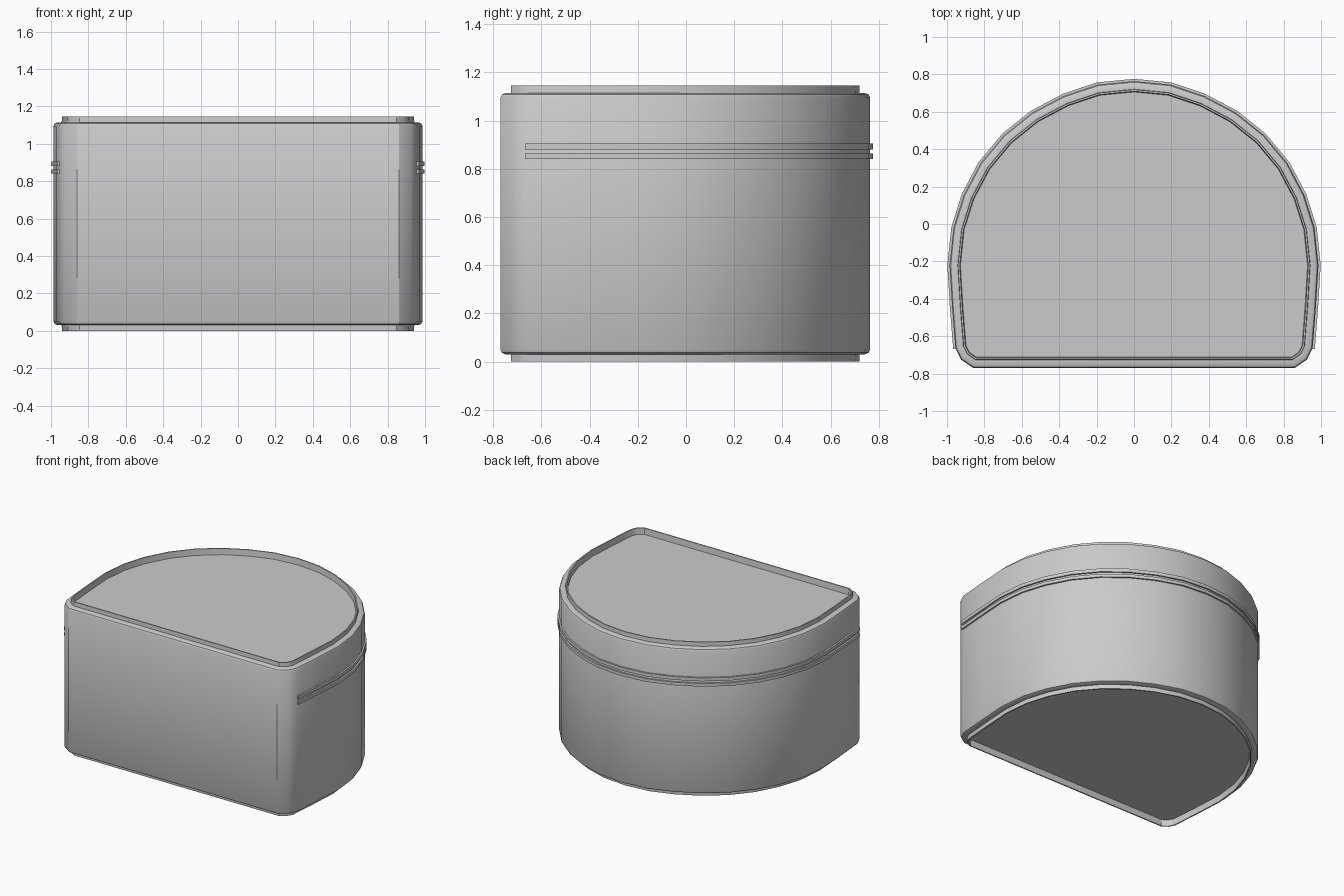
import bpy, bmesh, math
from mathutils import Vector

if "Cube" in bpy.data.objects:
    bpy.data.objects.remove(bpy.data.objects["Cube"])

# Right half of the D-shaped plan, from the front corner round to the back
HALF = [(0.86, -0.77), (0.925, -0.725), (0.955, -0.665), (0.972, -0.45),
        (0.986, -0.22), (0.965, -0.02), (0.91, 0.155), (0.82, 0.325),
        (0.695, 0.475), (0.545, 0.595), (0.375, 0.685), (0.195, 0.745)]
PLAN = [Vector(p) for p in HALF] + [Vector((0, 0.764))] + \
       [Vector((-x, y)) for x, y in reversed(HALF)]


def offset(d):
    """Plan moved outwards by d (negative = inwards) with mitred corners."""
    out, n = [], len(PLAN)
    for i, p in enumerate(PLAN):
        a = (p - PLAN[i - 1]).normalized()
        b = (PLAN[(i + 1) % n] - p).normalized()
        na, nb = Vector((a.y, -a.x)), Vector((b.y, -b.x))
        out.append(p + (na + nb) * d / (1 + na.dot(nb)))
    return out


def finish(name, bm):
    bmesh.ops.recalc_face_normals(bm, faces=bm.faces)
    me = bpy.data.meshes.new(name)
    bm.to_mesh(me)
    bm.free()
    ob = bpy.data.objects.new(name, me)
    bpy.context.collection.objects.link(ob)
    bpy.ops.object.select_all(action='DESELECT')
    ob.select_set(True)
    bpy.context.view_layer.objects.active = ob
    bpy.ops.object.shade_smooth_by_angle(angle=math.radians(30))
    return ob


def bridge(bm, a, b, closed=True):
    n = len(a)
    for i in range(n if closed else n - 1):
        j = (i + 1) % n
        bm.faces.new((a[i], a[j], b[j], b[i]))


# Body: (offset, z) section from recessed base, over rim and wall, to recessed lid
section = [(-0.058, 0.045), (-0.054, 0.0), (-0.045, 0.0), (-0.043, 0.03),
           (-0.022, 0.03), (-0.006, 0.037), (0, 0.05)]
section += [(d, 1.145 - z) for d, z in reversed(section)]
bm = bmesh.new()
rings = [[bm.verts.new((p.x, p.y, z)) for p in offset(d)] for d, z in section]
for lo, hi in zip(rings, rings[1:]):
    bridge(bm, lo, hi)
bm.faces.new(rings[0])
bm.faces.new(rings[-1])
finish("box_body", bm)

# Twin raised bands round the sides and back, open at the front
for name, z0, z1 in (("lower_band", 0.84, 0.863), ("upper_band", 0.88, 0.905)):
    bm = bmesh.new()
    loops = []
    for d, z in ((-0.01, z0), (0.012, z0), (0.012, z1), (-0.01, z1)):
        pts = offset(d)[2:-2]
        loops.append([bm.verts.new((p.x, p.y, z)) for p in pts])
    for i in range(4):
        bridge(bm, loops[i], loops[(i + 1) % 4], closed=False)
    for end in (0, -1):
        bm.faces.new([lp[end] for lp in loops])
    finish(name, bm)
